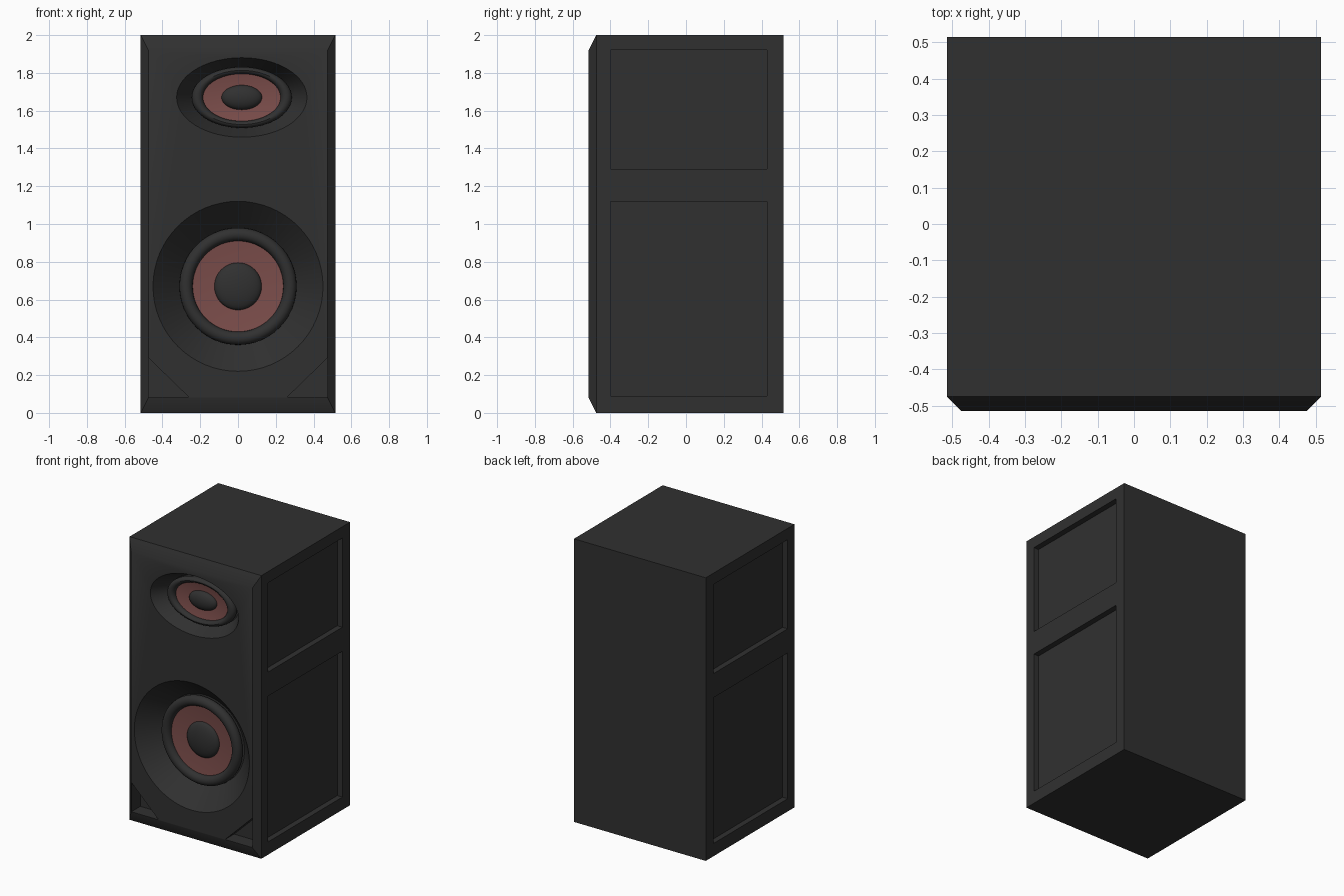
import bpy, bmesh, math
from mathutils import Matrix, Vector

if "Cube" in bpy.data.objects:
    bpy.data.objects.remove(bpy.data.objects["Cube"])

def material(name, rgb):
    m = bpy.data.materials.new(name)
    m.diffuse_color = (*rgb, 1)
    m.use_nodes = True
    m.node_tree.nodes["Principled BSDF"].inputs["Base Color"].default_value = m.diffuse_color
    return m

BLACK = material("black", (0.03, 0.03, 0.03))
RED = material("dull_red", (0.2, 0.075, 0.07))

def finish(name, bm, mat=None):
    bmesh.ops.recalc_face_normals(bm, faces=bm.faces)
    me = bpy.data.meshes.new(name)
    bm.to_mesh(me)
    bm.free()
    ob = bpy.data.objects.new(name, me)
    bpy.context.collection.objects.link(ob)
    if mat:
        me.materials.append(mat)
    return ob

def smooth(ob):
    bpy.ops.object.select_all(action='DESELECT')
    ob.select_set(True)
    bpy.context.view_layer.objects.active = ob
    bpy.ops.object.shade_smooth_by_angle(angle=math.radians(30))

def loft(name, rings):
    """Closed solid through rings with equal point counts."""
    bm = bmesh.new()
    rows = [[bm.verts.new(p) for p in ring] for ring in rings]
    n = len(rows[0])
    for a, b in zip(rows, rows[1:]):
        for i in range(n):
            bm.faces.new((a[i], a[(i + 1) % n], b[(i + 1) % n], b[i]))
    bm.faces.new(rows[0])
    bm.faces.new(rows[-1])
    return finish(name, bm)

def lathe(name, profile, centre, squash=1, mat=None):
    """Spin (radius, y) points about the y axis, then squash in z."""
    bm = bmesh.new()
    vs = [bm.verts.new((r, y, 0)) for r, y in profile]
    es = [bm.edges.new(p) for p in zip(vs, vs[1:])]
    bmesh.ops.spin(bm, geom=vs + es, cent=(0, 0, 0), axis=(0, 1, 0),
                   angle=math.tau, steps=64)
    bmesh.ops.remove_doubles(bm, verts=bm.verts, dist=1e-5)
    m = Matrix.Translation(Vector((centre[0], 0, centre[1]))) @ Matrix.Diagonal((1, 1, squash, 1))
    bmesh.ops.transform(bm, matrix=m, verts=bm.verts)
    return finish(name, bm, mat)

def rect(x, y, z0, z1):
    return [(-x, y, z0), (x, y, z0), (x, y, z1), (-x, y, z1)]

FRONT = -0.515
# cabinet with a bevelled front
cabinet = loft("cabinet", [rect(0.515, 0.515, 0, 2), rect(0.515, -0.475, 0, 2),
                           rect(0.475, FRONT, 0.08, 1.92)])
cutters = []
for s in (-1, 1):
    # recessed side panels
    for z0, z1 in ((0.09, 1.12), (1.29, 1.92)):
        cutters.append(loft("side_panel_cutter", [
            [(s * x, -0.40, z0), (s * x, 0.43, z0), (s * x, 0.43, z1), (s * x, -0.40, z1)]
            for x in (0.475, 0.6)]))
    # triangular corner ports
    cutters.append(loft("corner_port_cutter", [
        [(s * 0.473, y, 0.083), (s * 0.26, y, 0.083), (s * 0.473, y, 0.29)]
        for y in (-0.6, -0.415)]))

def driver(name, centre, squash, rim, outer, inner, dome, y):
    floor = y + 0.03
    cutters.append(lathe(name + "_cutter", [(0, floor), (outer, floor), (rim, FRONT),
                                            (rim, -0.6), (0, -0.6)], centre, squash))
    # rubber surround
    mid, tube = (outer + inner) / 2, (outer - inner) / 2
    ring = [(mid + tube * math.cos(a), y + tube * math.sin(a))
            for a in (math.tau * i / 16 for i in range(17))]
    parts = [lathe(name + "_surround", ring, centre, squash, BLACK)]
    # red cone
    parts.append(lathe(name + "_cone", [(0, floor), (inner + 0.01, floor), (inner + 0.01, y),
                       (dome * 0.95, y + 0.015), (0, y + 0.015)], centre, squash, RED))
    # centre dome
    arc = [(dome * math.cos(a), y + 0.014 - 0.04 * math.sin(a))
           for a in (math.pi / 2 * i / 8 for i in range(8))]
    parts.append(lathe(name + "_dome", [(0, floor - 0.005), (dome, floor - 0.005)] + arc
                       + [(0, y - 0.026)], centre, squash, BLACK))
    for p in parts:
        smooth(p)

driver("woofer", (0, 0.67), 1, 0.45, 0.31, 0.24, 0.125, -0.40)
driver("tweeter", (0.02, 1.67), 0.61, 0.345, 0.265, 0.205, 0.107, -0.43)

# carve the recesses into the cabinet
bpy.context.view_layer.objects.active = cabinet
for c in cutters:
    c.hide_render = True
    mod = cabinet.modifiers.new("cut", 'BOOLEAN')
    mod.operation = 'DIFFERENCE'
    mod.solver = 'EXACT'
    mod.object = c
    bpy.ops.object.modifier_apply(modifier=mod.name)
for c in cutters:
    bpy.data.objects.remove(c)
cabinet.data.materials.clear()
cabinet.data.materials.append(BLACK)
smooth(cabinet)
